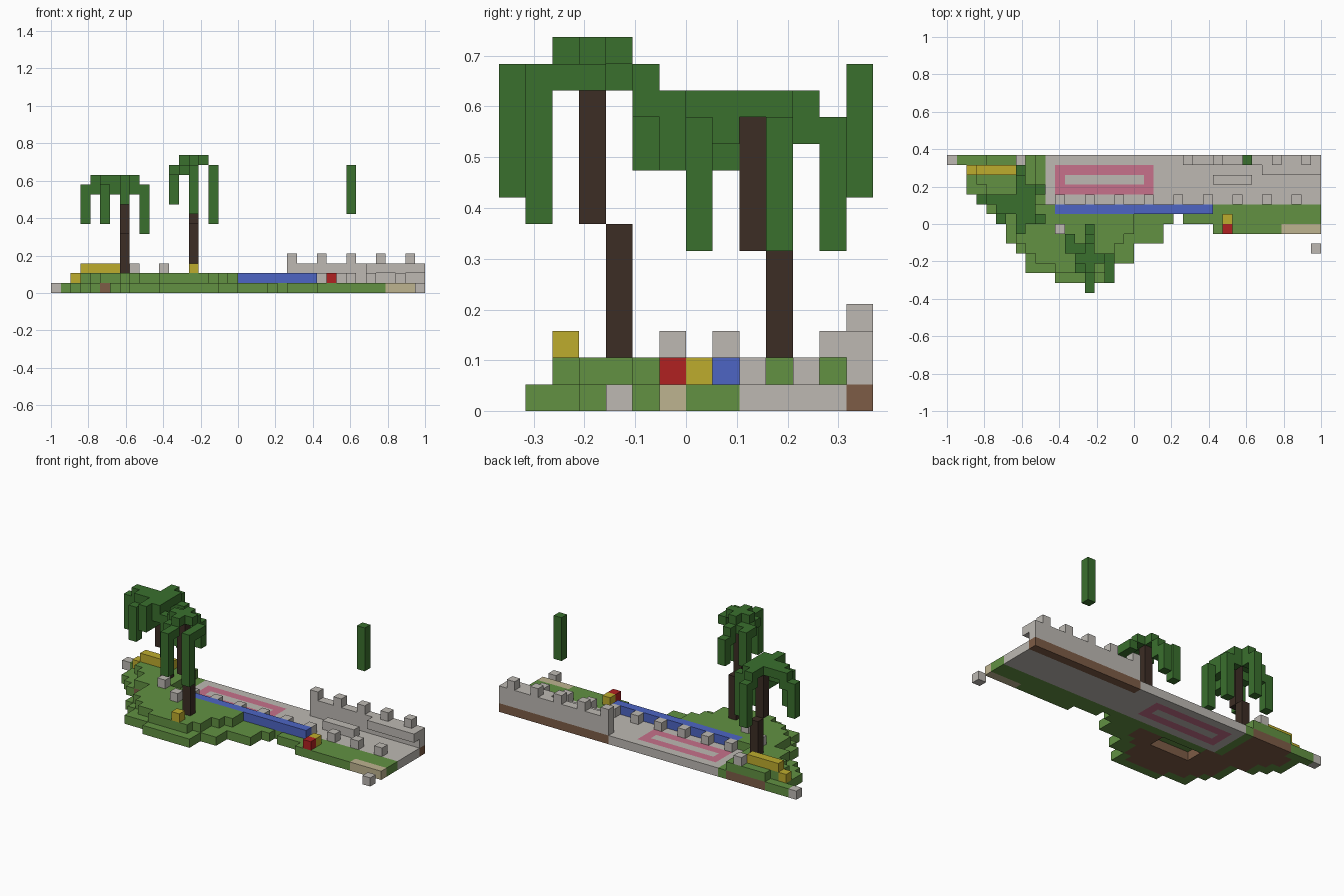
import bpy
import bmesh
from mathutils import Vector

cube = bpy.data.objects.get("Cube")
if cube:
    bpy.data.objects.remove(cube, do_unlink=True)

U = 2 / 38  # edge of one block
HALF_DEPTH = 7

COLOURS = {
    "grass": (.122, .283, .055),
    "leaf": (.042, .162, .027),
    "bark": (.045, .026, .018),
    "stone": (.51, .485, .45),
    "pink": (.57, .165, .26),
    "blue": (.074, .13, .552),
    "red": (.434, .015, .015),
    "yellow": (.515, .413, .027),
    "sand": (.515, .451, .279),
    "dirt": (.205, .107, .061),
}


def make_material(name, rgb):
    m = bpy.data.materials.new(name)
    m.use_nodes = True
    colour = (*rgb, 1)
    m.diffuse_color = colour
    m.node_tree.nodes["Principled BSDF"].inputs["Base Color"].default_value = colour
    return m


materials = {n: make_material(n, c) for n, c in COLOURS.items()}
cells = {}   # block position -> part name
parts = {}   # part name -> material name


def fill(part, mat, x, y, z):
    """Fill an inclusive box of blocks; each axis is a number or a (low, high) pair."""
    parts[part] = mat
    spans = [(a, a) if isinstance(a, int) else a for a in (x, y, z)]
    (x0, x1), (y0, y1), (z0, z1) = spans
    for i in range(x0, x1 + 1):
        for j in range(y0, y1 + 1):
            for k in range(z0, z1 + 1):
                cells[i, j, k] = part


# Island: per row from the back, low start/end and high start/end
ROWS = [
    (1, 9, 4, 8), (2, 9, 3, 8), (2, 9, 3, 8), (2, 9, 4, 8),
    (3, 9, 5, 8), (4, 26, 5, 10), (6, 22, 7, 18), (6, 21, 7, 18),
    (6, 21, 7, 17), (7, 18, 8, 16), (8, 18, 9, 16), (8, 16, 11, 15),
    (11, 16, 0, -1),
]
for row, (a, b, c, d) in enumerate(ROWS):
    y = 13 - row
    fill("low_grass", "grass", (a, b), y, 0)
    fill("island_soil", "dirt", (c, d), y, 0)
    fill("high_grass", "grass", (c, d), y, 1)

# Hollow under the island
for i in range(11, 16):
    for j in (6, 7):
        cells.pop((i, j, 0), None)

# Right-hand bank
fill("bank", "grass", (27, 37), 8, 0)
fill("bank", "grass", (24, 37), 7, 0)
fill("bank", "grass", (27, 33), 6, 0)
fill("beach", "sand", (34, 37), 6, 0)

# Paved deck with a pink ring
fill("deck", "stone", (10, 37), (9, 13), 0)
fill("ring", "pink", (11, 20), (10, 12), 0)
fill("deck", "stone", (12, 19), 11, 0)

# Rear wall with battlements, ledge and bench
fill("wall_footing", "dirt", (24, 37), 13, 0)
fill("rear_wall", "stone", (24, 37), 13, (1, 2))
for i in range(24, 38, 3):
    fill("rear_wall", "stone", i, 13, 3)
fill("wall_ledge", "stone", (32, 37), 12, 2)
fill("bench", "stone", (27, 30), 11, 1)

# Front bollards and blue channel
for i in range(11, 36, 3):
    fill("bollards", "stone", i, 9, 1)
fill("channel", "blue", (11, 26), 8, 1)

# Loose stones and coloured blocks
for pos in ((0, 13, 0), (7, 13, 2), (8, 8, 2), (11, 6, 2), (37, 4, 0)):
    fill("loose_stones", "stone", *pos)
fill("red_block", "red", 28, 6, 1)
fill("yellow_blocks", "yellow", 28, 7, 1)
fill("yellow_blocks", "yellow", 14, 2, 2)
fill("yellow_row", "yellow", 2, 12, 1)
fill("yellow_row", "yellow", (3, 6), 12, 2)

# Rear palm
fill("rear_trunk", "bark", 7, 10, (2, 5))
fill("rear_trunk", "bark", 7, 9, (6, 10))
for box in (
    (7, (6, 11), 11), ((4, 8), 9, 11), ((6, 8), (8, 9), 11),   # crown
    (7, 12, (6, 10)), (7, 11, 10),                             # back frond
    (7, 6, (9, 11)), (7, (7, 8), (9, 10)),                     # front frond
    (3, 9, (7, 10)), (4, 9, 10),                               # left frond
    (9, 10, (6, 10)), (8, 10, (10, 11)),                       # right frond
    (9, 7, (6, 10)), (8, (7, 8), (10, 11)),
    (5, 7, (7, 10)), ((5, 6), 8, (10, 11)),
):
    fill("rear_palm_leaves", "leaf", *box)

# Front palm
fill("front_trunk", "bark", 14, 4, (2, 6))
fill("front_trunk", "bark", 14, 3, (7, 12))
for box in (
    ((13, 15), 3, 13), (14, (2, 4), 13),                       # crown
    (14, 1, 12), (14, 0, (8, 12)), (13, 2, 12),                # front frond
    (16, (2, 3), 12), (16, 1, (7, 12)),                        # right frond
    ((12, 13), 4, 12), (12, 5, (9, 12)),                       # left frond
    (14, 5, (11, 12)), (14, 6, (9, 11)),                       # back frond
):
    fill("front_palm_leaves", "leaf", *box)

# Floating frond above the wall
fill("floating_frond", "leaf", 30, 13, (8, 12))


def build(part, mat):
    """Skin the outer faces of a part's blocks."""
    bm = bmesh.new()
    for cell in [c for c, p in cells.items() if p == part]:
        centre = Vector(cell) + Vector((.5, .5, .5))
        for axis in range(3):
            for sign in (-1, 1):
                n = Vector((0, 0, 0))
                n[axis] = sign
                if tuple(int(v) for v in Vector(cell) + n) in cells:
                    continue
                u = Vector((0, 0, 0))
                u[(axis + 1) % 3] = .5
                v = n.cross(u)
                mid = centre + n * .5
                corners = (mid - u - v, mid + u - v, mid + u + v, mid - u + v)
                bm.faces.new([bm.verts.new(
                    ((p.x - 19) * U, (p.y - HALF_DEPTH) * U, p.z * U))
                    for p in corners])
    bmesh.ops.remove_doubles(bm, verts=bm.verts, dist=U / 100)
    mesh = bpy.data.meshes.new(part)
    bm.to_mesh(mesh)
    bm.free()
    mesh.materials.append(materials[mat])
    bpy.context.scene.collection.objects.link(bpy.data.objects.new(part, mesh))


for part, mat in parts.items():
    build(part, mat)
